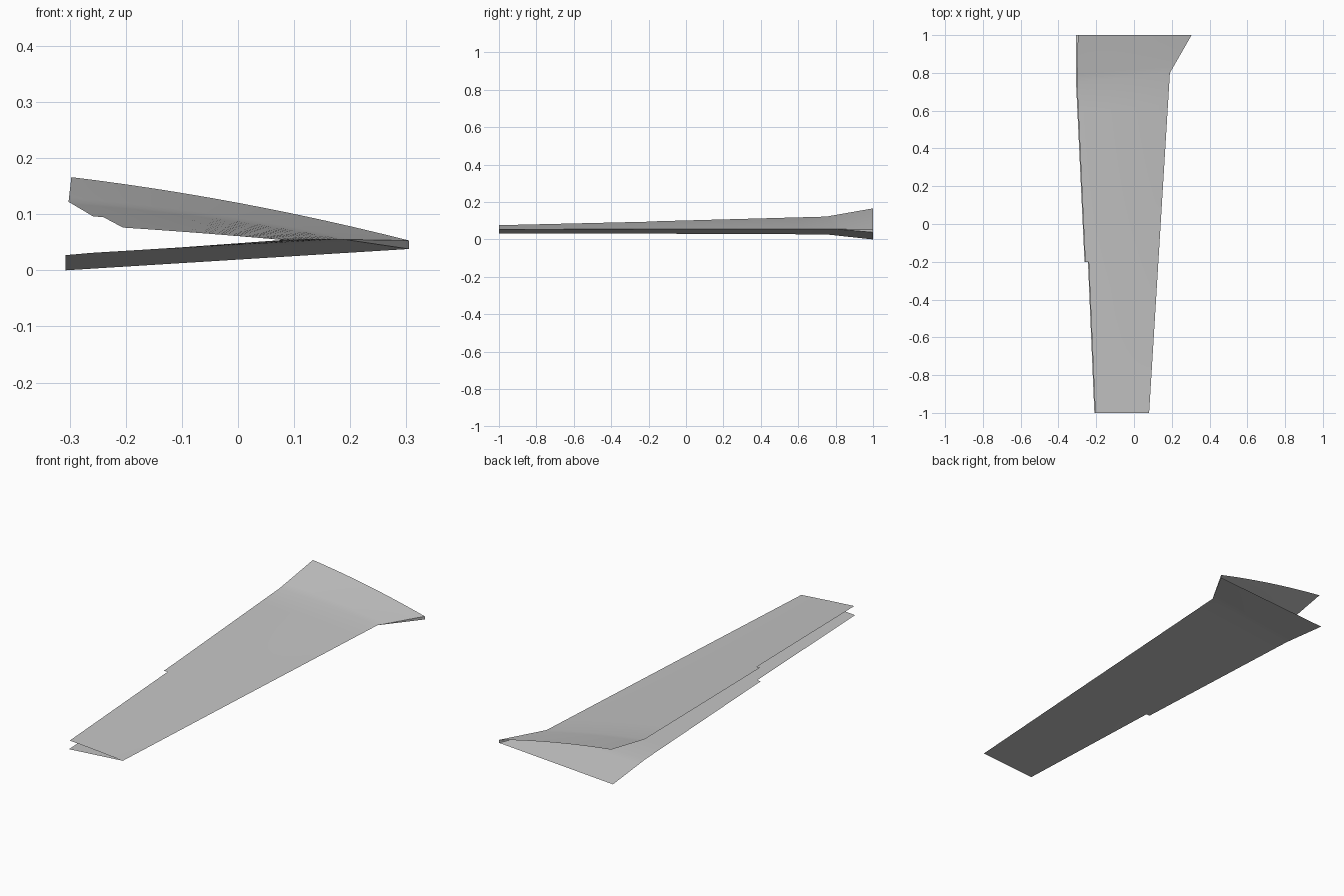
import bpy
from mathutils import Vector

cube = bpy.data.objects.get("Cube")
if cube:
    bpy.data.objects.remove(cube, do_unlink=True)

grey = bpy.data.materials.new("light_grey")
grey.use_nodes = True
grey.diffuse_color = (0.55, 0.55, 0.55, 1)
grey.node_tree.nodes["Principled BSDF"].inputs["Base Color"].default_value = (0.55, 0.55, 0.55, 1)

# Leading edge at tip, step, kink and root
LEAD = [(0.08, -1, 0.054), (0.129, -0.2, 0.055), (0.19, 0.8, 0.055), (0.305, 1, 0.053)]
NOSE_BOTTOM = (0.305, 1, 0.038)
# Trailing edges at the same stations; the last chord strip is trimmed outboard
UPPER_TRAIL = [(-0.219, -1, 0.077), (-0.258, -0.2, 0.096), (-0.302, 0.75, 0.122), (-0.297, 1, 0.166)]
LOWER_TRAIL = [(-0.224, -1, 0.032), (-0.262, -0.2, 0.031), (-0.307, 0.75, 0.027), (-0.307, 1, 0)]
CHORD = [i / 12 for i in range(12)] + [0.9535, 1]
STEPS = 6


def add_mesh(name, verts, faces):
    mesh = bpy.data.meshes.new(name)
    mesh.from_pydata(verts, [], faces)
    mesh.materials.append(grey)
    obj = bpy.data.objects.new(name, mesh)
    bpy.context.collection.objects.link(obj)
    return obj


def station_values(values, row):
    """Interpolate a value along the span."""
    span = min(row // STEPS, len(values) - 2)
    f = row / STEPS - span
    return values[span] * (1 - f) + values[span + 1] * f


def skin(name, lead, trail, camber, upward):
    lead = [Vector(p) for p in lead]
    trail = [Vector(p) for p in trail]
    rows, cols = STEPS * 3 + 1, len(CHORD)
    verts, faces = [], []
    for r in range(rows):
        a, b = station_values(lead, r), station_values(trail, r)
        bulge = station_values(camber, r)
        for t in CHORD:
            verts.append(a.lerp(b, t) + Vector((0, 0, bulge * 4 * t * (1 - t))))
    for r in range(rows - 1):
        # Narrower chord outboard of the trailing edge step
        last = cols - 2 if r < STEPS else cols - 1
        for c in range(last):
            i = r * cols + c
            face = (i, i + cols, i + cols + 1, i + 1)
            faces.append(face if upward else face[::-1])
    obj = add_mesh(name, verts, faces)
    obj.data.polygons.foreach_set("use_smooth", [True] * len(faces))
    return obj


# Cambered upper skin, open at the trailing edge and both ends
skin("upper_skin", LEAD, UPPER_TRAIL, [0.001, 0.004, 0.008, 0.01], True)
# Straight lower skin
skin("lower_skin", LEAD[:3] + [NOSE_BOTTOM], LOWER_TRAIL, [0, 0, 0, 0], False)
# Tapered nose closing the leading edge at the root
add_mesh("root_nose", [LEAD[2], NOSE_BOTTOM, LEAD[3]], [(0, 1, 2)])
